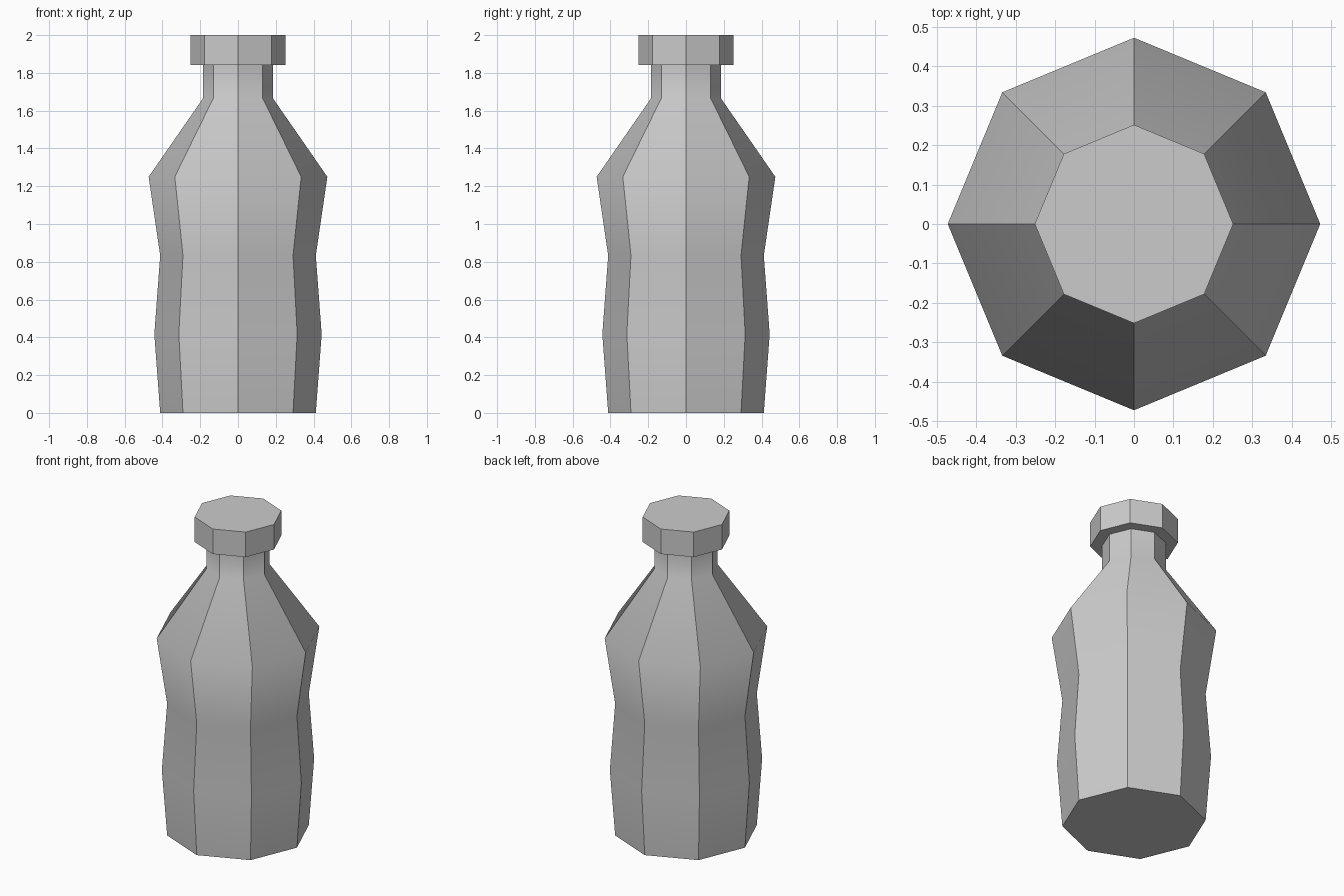
import bpy
import bmesh
from math import cos, sin, tau

SIDES = 8

cube = bpy.data.objects.get("Cube")
if cube:
    bpy.data.objects.remove(cube, do_unlink=True)

grey = bpy.data.materials.new("plain grey")
grey.use_nodes = True
grey.diffuse_color = (0.6, 0.6, 0.6, 1)
grey.node_tree.nodes["Principled BSDF"].inputs["Base Color"].default_value = (0.6, 0.6, 0.6, 1)


def lathe(name, profile):
    """Closed eight-sided turned part: smooth along its height, sharp around it."""
    bm = bmesh.new()
    rings = [[bm.verts.new((r * cos(tau * i / SIDES), r * sin(tau * i / SIDES), z))
              for i in range(SIDES)] for r, z in profile]
    for low, high in zip(rings, rings[1:]):
        for i in range(SIDES):
            j = (i + 1) % SIDES
            bm.faces.new((low[i], low[j], high[j], high[i]))
    bm.faces.new(rings[0][::-1])
    bm.faces.new(rings[-1])

    # Keep the upright corners and both end rims crisp
    for face in bm.faces:
        face.smooth = True
    bottom, top = profile[0][1], profile[-1][1]
    for edge in bm.edges:
        a, b = (v.co.z for v in edge.verts)
        level = abs(a - b) < 1e-4
        edge.smooth = level and min(abs(a - bottom), abs(a - top)) > 1e-4

    mesh = bpy.data.meshes.new(name)
    bm.to_mesh(mesh)
    bm.free()
    mesh.materials.append(grey)
    obj = bpy.data.objects.new(name, mesh)
    bpy.context.collection.objects.link(obj)
    return obj


# Waisted body, sloping shoulder and straight neck
lathe("bottle_body", [(0.412, 0), (0.443, 0.417), (0.412, 0.833),
                      (0.473, 1.25), (0.184, 1.667), (0.184, 1.842)])

# Wide solid cap
lathe("bottle_cap", [(0.252, 1.842), (0.252, 2)])
